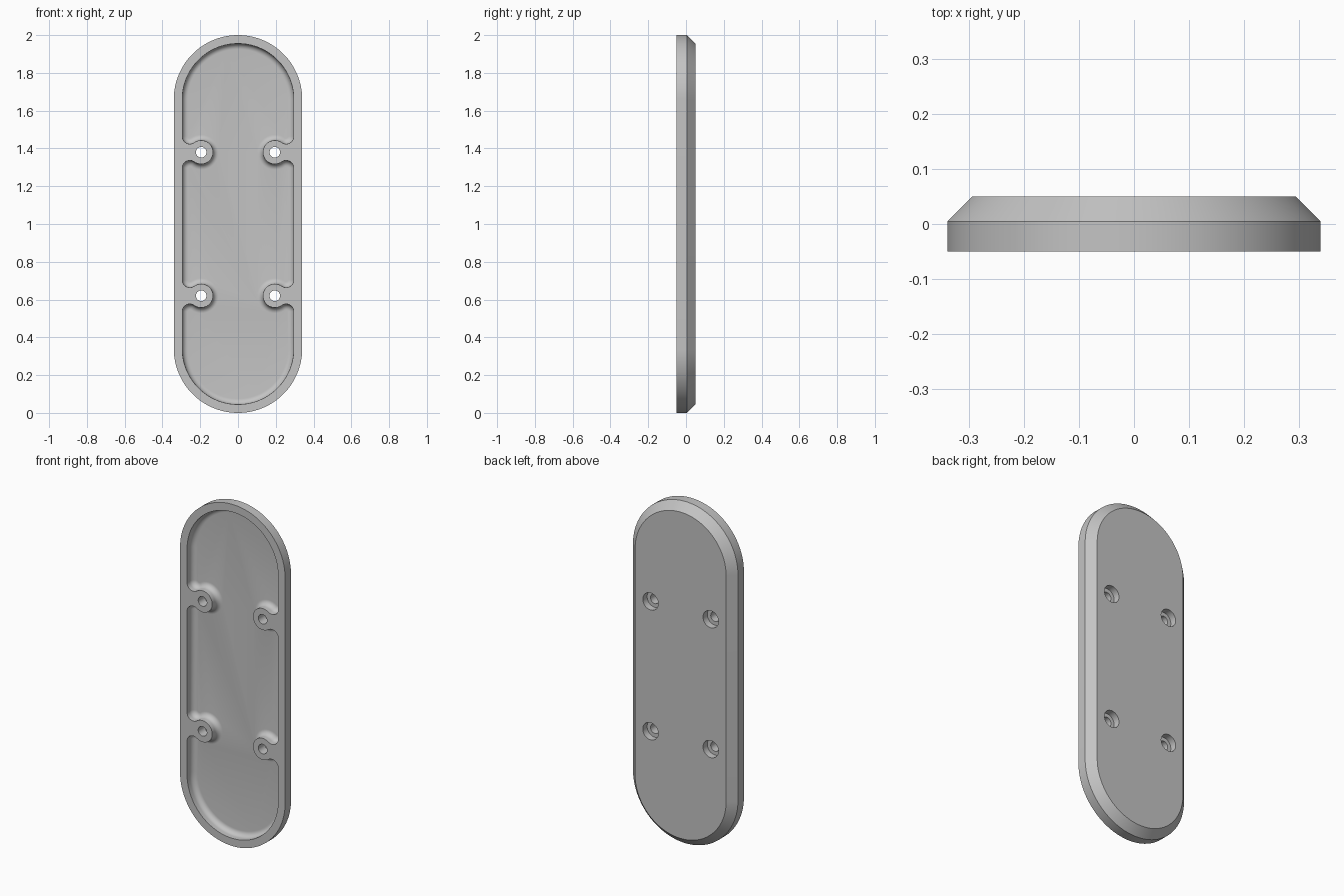
import bpy
import bmesh
from math import sin, cos, pi, atan2, sqrt

cube = bpy.data.objects.get("Cube")
if cube:
    bpy.data.objects.remove(cube, do_unlink=True)

HALF_W, STRAIGHT = 0.34, 0.66        # outer stadium radius and arc centre height
WALL = 0.045                         # rim width and back chamfer
FRONT, BACK, FLOOR = -0.05, 0.05, 0.005
BOSS_X, BOSS_Z, BOSS_R = 0.195, 0.38, 0.063
NECK_R, FILLET = 0.04, 0.03

grey = bpy.data.materials.new("plain grey")
grey.use_nodes = True
grey.diffuse_color = (0.55, 0.55, 0.55, 1)
grey.node_tree.nodes["Principled BSDF"].inputs["Base Color"].default_value = (0.55, 0.55, 0.55, 1)


def arc(cx, cz, r, a, b, n):
    return [(cx + r * cos(a + (b - a) * i / n), cz + r * sin(a + (b - a) * i / n))
            for i in range(n + 1)]


def mirror_quarter(q):
    """Complete a closed outline from its upper right quarter."""
    half = q + [(-x, z) for x, z in reversed(q[:-1])]
    return half + [(-x, -z) for x, z in half]


def stadium(inset):
    return mirror_quarter(arc(0, STRAIGHT, HALF_W - inset, 0, pi / 2, 32))


def pocket(inset):
    """Stadium recess that flows around the keyhole-shaped screw bosses."""
    cx = HALF_W - WALL - NECK_R
    dx = cx - BOSS_X
    dz = sqrt((BOSS_R + NECK_R) ** 2 - dx ** 2)
    out, back = atan2(dz, dx), atan2(dz, -dx)
    r = NECK_R - inset
    q = arc(cx, BOSS_Z - dz, r, 0, back, 14)
    q += arc(BOSS_X, BOSS_Z, BOSS_R + inset, -out, out - 2 * pi, 28)[1:]
    q += arc(cx, BOSS_Z + dz, r, -back, 0, 14)[1:]
    q += arc(0, STRAIGHT, HALF_W - WALL - inset, 0, pi / 2, 32)
    return mirror_quarter(q)


def loft(name, rings):
    """Closed solid through (outline, y) rings."""
    bm = bmesh.new()
    loops = [[bm.verts.new((x, y, z + 1)) for x, z in pts] for pts, y in rings]
    for a, b in zip(loops, loops[1:]):
        for i in range(len(a)):
            j = (i + 1) % len(a)
            bm.faces.new((a[i], a[j], b[j], b[i]))
    bm.faces.new(loops[0])
    bm.faces.new(list(reversed(loops[-1])))
    bmesh.ops.recalc_face_normals(bm, faces=bm.faces)
    mesh = bpy.data.meshes.new(name)
    bm.to_mesh(mesh)
    bm.free()
    obj = bpy.data.objects.new(name, mesh)
    bpy.context.collection.objects.link(obj)
    return obj


def cut(target, cutter):
    bpy.context.view_layer.objects.active = target
    mod = target.modifiers.new("cut", 'BOOLEAN')
    mod.operation, mod.solver, mod.object = 'DIFFERENCE', 'EXACT', cutter
    bpy.ops.object.modifier_apply(modifier=mod.name)
    bpy.data.objects.remove(cutter, do_unlink=True)


# Outer shell with a chamfered back edge
plate = loft("backing_plate", [(stadium(0), FRONT), (stadium(0), BACK - WALL),
                               (stadium(WALL), BACK)])

# Front recess with a rounded floor edge
rings = [(pocket(0), FRONT - 0.02)]
for i in range(9):
    t = i / 8 * pi / 2
    rings.append((pocket(FILLET * (1 - cos(t))), FLOOR - FILLET * (1 - sin(t))))
cut(plate, loft("recess_cutter", rings))

# Counterbored screw holes through the bosses
for sx in (-1, 1):
    for sz in (-1, 1):
        def ring(r):
            return arc(sx * BOSS_X, sz * BOSS_Z, r, 0, 2 * pi, 40)[:-1]
        cut(plate, loft("screw_hole_cutter", [
            (ring(0.028), FRONT - 0.02), (ring(0.028), BACK - 0.04),
            (ring(0.05), BACK - 0.04), (ring(0.05), BACK + 0.02)]))

plate.data.materials.clear()
plate.data.materials.append(grey)
bpy.ops.object.select_all(action='DESELECT')
plate.select_set(True)
bpy.context.view_layer.objects.active = plate
bpy.ops.object.shade_smooth_by_angle(angle=pi / 6)
